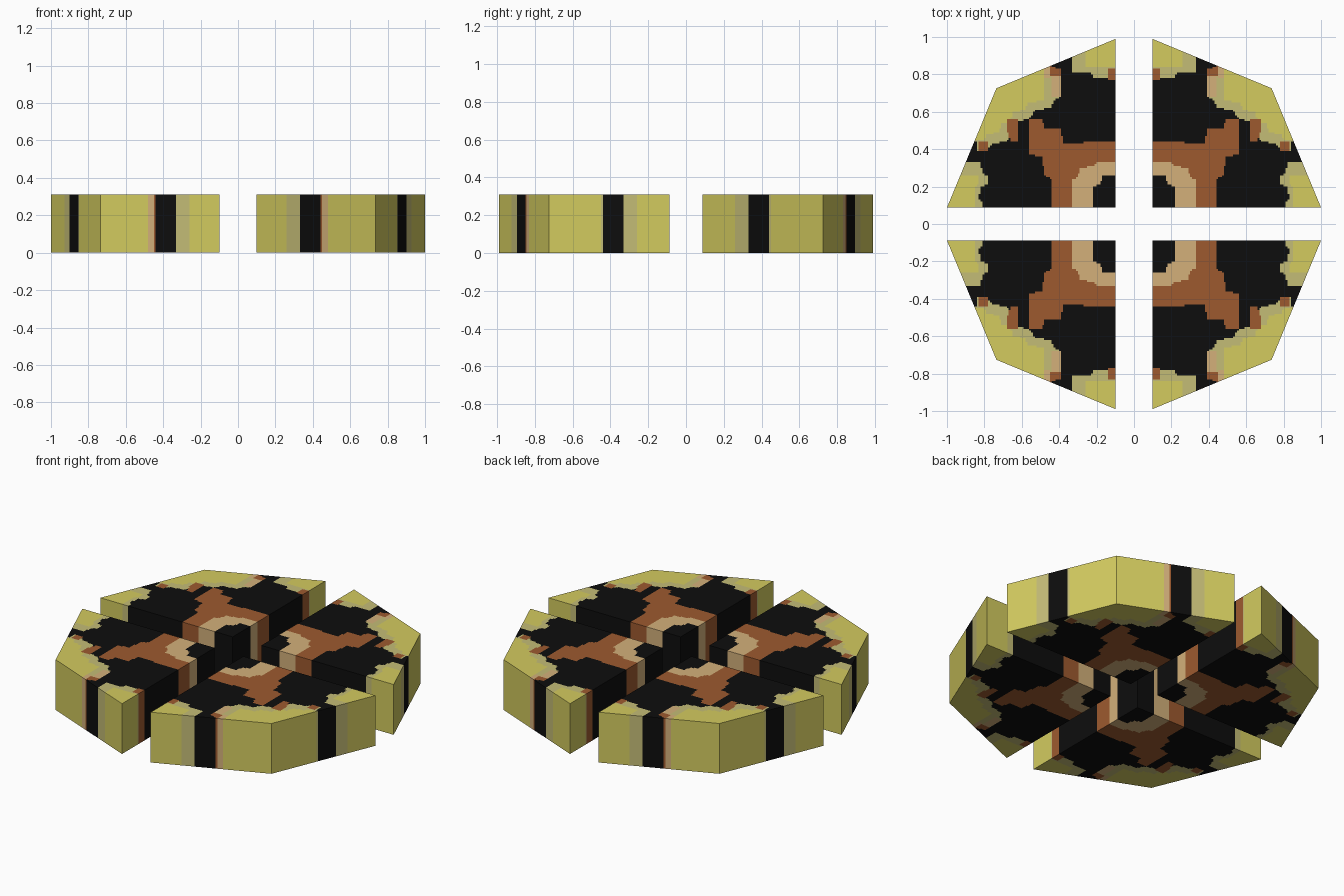
import bpy, bmesh, math
from mathutils import Vector

if "Cube" in bpy.data.objects:
    bpy.data.objects.remove(bpy.data.objects["Cube"])

X0, Y0, R, H = 0.098, 0.088, 0.902, 0.31
STEP = 0.01


def material(name, rgb):
    m = bpy.data.materials.new(name)
    lin = [((c / 255 + 0.055) / 1.055) ** 2.4 if c > 10 else c / 255 / 12.92 for c in rgb]
    m.diffuse_color = (*lin, 1)
    m.use_nodes = True
    m.node_tree.nodes["Principled BSDF"].inputs["Base Color"].default_value = m.diffuse_color
    return m


BLACK, BROWN, TAN, KHAKI, YELLOW = range(5)
mats = [material("black", (13, 13, 13)), material("brown", (157, 90, 47)),
        material("tan", (211, 176, 122)), material("khaki", (196, 188, 118)),
        material("yellow", (211, 203, 95))]


def box(x0, y0, x1, y1):
    return [(x0, y0), (x1, y0), (x1, y1), (x0, y1)]


# painted patches of one quarter, seen from above; later patches cover earlier ones
inner_brown = [(0, 0), (0, .44), (.27, .44), (.28, .43), (.38, .43), (.39, .51), (.48, .51),
               (.49, .56), (.56, .56), (.56, .37), (.49, .36), (.48, .26), (.44, .24), (.44, 0)]
inner_tan = [(0, 0), (0, .33), (.20, .33), (.21, .31), (.29, .30), (.30, .25), (.33, .24), (.33, 0)]
inner_black = [(0, 0), (0, .26), (.17, .26), (.18, .21), (.22, .20), (.22, 0)]
top_khaki = [(0, 1.1), (0, .79), (.22, .78), (.23, .81), (.33, .81), (.33, 1.1)]
top_yellow = [(0, 1.1), (0, .84), (.26, .84), (.26, 1.1)]
mid_khaki = [(.44, 1.1), (.44, .79), (.39, .79), (.39, .68), (.43, .66), (.44, .62), (.53, .61),
             (.56, .56), (.62, .55), (.63, .50), (.69, .44), (.76, .43), (.78, .40), (.84, .39),
             (.84, .44), (1.1, .44), (1.1, 1.1)]
mid_yellow = [(.48, 1.1), (.48, .66), (.57, .65), (.58, .61), (.65, .60), (.66, .55),
              (.71, .54), (.72, .49), (.79, .48), (.80, .45), (1.1, .45), (1.1, 1.1)]
right_khaki = [(1.1, 0), (.81, 0), (.81, .12), (.83, .13), (.82, .20), (.78, .21), (.78, .26),
               (.81, .27), (.82, .33), (1.1, .33)]
right_yellow = [(1.1, 0), (.85, 0), (.85, .20), (.83, .21), (.83, .26), (1.1, .26)]
mid_brown = [(.62, .56), (.62, .44), (.66, .44), (.68, .50), (.68, .56)]
edge_brown = [(.39, .79), (.45, .79), (.45, .9), (.44, .9), (.44, .84), (.39, .83)]
PATCHES = [(inner_brown, BROWN), (inner_tan, TAN), (inner_black, BLACK),
           (top_khaki, KHAKI), (top_yellow, YELLOW), (box(0, .77, .145, .83), BROWN),
           (mid_khaki, KHAKI), (mid_yellow, YELLOW),
           (box(.39, .68, .44, .79), TAN), (box(.45, .78, .48, 1), TAN),
           (mid_brown, BROWN), (edge_brown, BROWN), (box(.78, .39, .83, .445), BROWN),
           (right_khaki, KHAKI), (right_yellow, YELLOW)]


def inside(x, y, poly):
    hit = False
    for (ax, ay), (bx, by) in zip(poly, poly[1:] + poly[:1]):
        if (ay > y) != (by > y) and x < ax + (y - ay) * (bx - ax) / (by - ay):
            hit = not hit
    return hit


def colour_at(x, y):
    for poly, index in reversed(PATCHES):
        if inside(x, y, poly):
            return index
    return BLACK


def quarter(name, sx, sy):
    bm = bmesh.new()
    # extruded quarter of an octagon
    d = R * math.sqrt(0.5)
    base = bm.faces.new([bm.verts.new((X0 + x, Y0 + y, 0))
                         for x, y in [(0, 0), (R, 0), (d, d), (0, R)]])
    ext = bmesh.ops.extrude_face_region(bm, geom=[base], use_keep_orig=True)
    bmesh.ops.translate(bm, vec=(0, 0, H),
                        verts=[g for g in ext["geom"] if isinstance(g, bmesh.types.BMVert)])
    # slice into a fine grid so that patches follow their outlines
    for axis in (Vector((1, 0, 0)), Vector((0, 1, 0))):
        for i in range(9, 100):
            bmesh.ops.bisect_plane(bm, geom=bm.verts[:] + bm.edges[:] + bm.faces[:],
                                   plane_co=axis * (i * STEP + 0.0003), plane_no=axis, dist=1e-6)
    for f in bm.faces:
        c = f.calc_center_median()
        f.material_index = colour_at(c.x, c.y)
    # merge cells of the same colour again
    bmesh.ops.dissolve_limit(bm, angle_limit=0.01, verts=bm.verts[:], edges=bm.edges[:],
                             delimit={'MATERIAL'})
    bmesh.ops.triangulate(bm, faces=[f for f in bm.faces if len(f.verts) > 4])
    for v in bm.verts:
        v.co.x *= sx
        v.co.y *= sy
    bmesh.ops.recalc_face_normals(bm, faces=bm.faces[:])
    mesh = bpy.data.meshes.new(name)
    bm.to_mesh(mesh)
    bm.free()
    for m in mats:
        mesh.materials.append(m)
    bpy.context.collection.objects.link(bpy.data.objects.new(name, mesh))


for name, sx, sy in [("back_right_quarter", 1, 1), ("back_left_quarter", -1, 1),
                     ("front_right_quarter", 1, -1), ("front_left_quarter", -1, -1)]:
    quarter(name, sx, sy)
